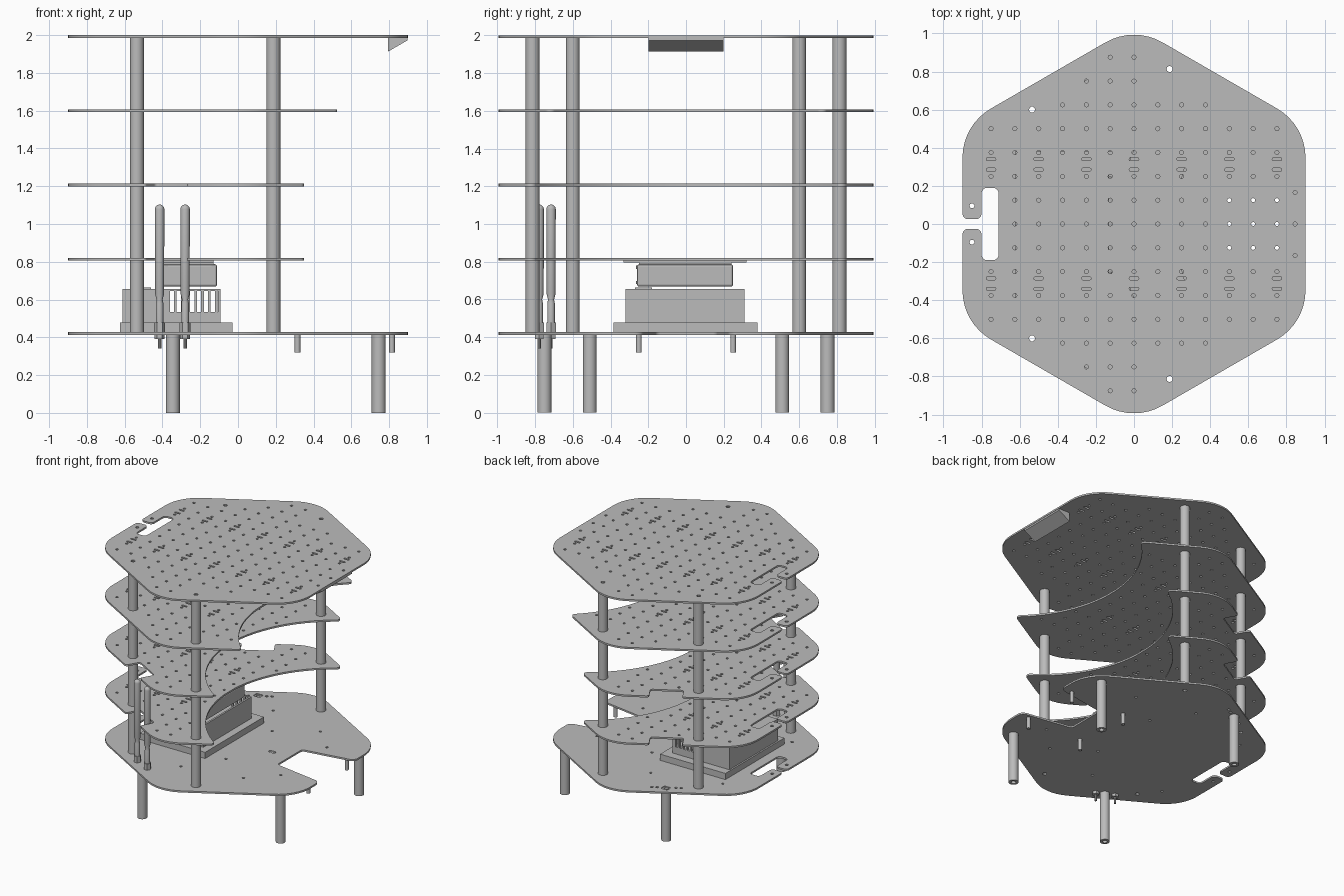
import bpy, bmesh, math
from mathutils import Vector

if "Cube" in bpy.data.objects:
    bpy.data.objects.remove(bpy.data.objects["Cube"], do_unlink=True)

GREY = bpy.data.materials.new("plain_grey")
GREY.use_nodes = True
GREY.diffuse_color = (0.5, 0.5, 0.5, 1)
GREY.node_tree.nodes["Principled BSDF"].inputs["Base Color"].default_value = (0.5, 0.5, 0.5, 1)


def finish(name, bm, smooth=True):
    bmesh.ops.remove_doubles(bm, verts=bm.verts, dist=1e-5)
    bmesh.ops.recalc_face_normals(bm, faces=bm.faces)
    me = bpy.data.meshes.new(name)
    bm.to_mesh(me)
    bm.free()
    me.materials.clear()
    me.materials.append(GREY)
    ob = bpy.data.objects.new(name, me)
    bpy.context.collection.objects.link(ob)
    if smooth:
        bpy.ops.object.select_all(action='DESELECT')
        ob.select_set(True)
        bpy.context.view_layer.objects.active = ob
        bpy.ops.object.shade_smooth_by_angle(angle=math.radians(35))
    return ob


def boxes(name, spans):
    """One object from boxes given as (x0, x1, y0, y1, z0, z1)."""
    bm = bmesh.new()
    for x0, x1, y0, y1, z0, z1 in spans:
        vs = bmesh.ops.create_cube(bm, size=1)["verts"]
        for v in vs:
            v.co = ((x0, x1)[v.co.x > 0], (y0, y1)[v.co.y > 0], (z0, z1)[v.co.z > 0])
    bmesh.ops.recalc_face_normals(bm, faces=bm.faces)
    return finish(name, bm, False)


def lathe(name, profile, x, y, segs=20, closed=False):
    bm = bmesh.new()
    rings = [[bm.verts.new((x + r * math.cos(math.tau * k / segs),
                            y + r * math.sin(math.tau * k / segs), z))
              for k in range(segs)] for r, z in profile]
    pairs = list(zip(rings, rings[1:]))
    if closed:
        pairs.append((rings[-1], rings[0]))
    for a, b in pairs:
        for k in range(segs):
            j = (k + 1) % segs
            bm.faces.new((a[k], a[j], b[j], b[k]))
    return finish(name, bm)


def tube(name, x, y, z0, z1, r, inner):
    return lathe(name, [(r, z0), (r, z1), (inner, z1), (inner, z0)], x, y, closed=True)


def fillet(corners, steps=8):
    """Round each (x, y, radius) corner of a closed outline."""
    out = []
    n = len(corners)
    for i, (x, y, r) in enumerate(corners):
        p = Vector((x, y))
        if r == 0:
            out.append(p)
            continue
        a = (Vector(corners[i - 1][:2]) - p).normalized()
        b = (Vector(corners[(i + 1) % n][:2]) - p).normalized()
        half = a.angle(b) / 2
        t = r / math.tan(half)
        c = p + (a + b).normalized() * (r / math.sin(half))
        d0, d1 = (p + a * t - c).normalized(), (p + b * t - c).normalized()
        out += [c + d0.slerp(d1, k / steps) * r for k in range(steps + 1)]
    return out


def circle(x, y, r, segs=10):
    return [Vector((x + r * math.cos(math.tau * k / segs), y + r * math.sin(math.tau * k / segs)))
            for k in range(segs)]


def slot(x, y, w, h, r):
    return fillet([(x - w / 2, y - h / 2, r), (x + w / 2, y - h / 2, r),
                   (x + w / 2, y + h / 2, r), (x - w / 2, y + h / 2, r)], 3)


def sheet(name, z, loops, thick=0.014):
    """Flat plate: first loop is the outline, the others are holes."""
    cu = bpy.data.curves.new(name + "_outline", 'CURVE')
    cu.dimensions, cu.fill_mode, cu.extrude = '2D', 'BOTH', thick / 2
    for loop in loops:
        sp = cu.splines.new('POLY')
        sp.points.add(len(loop) - 1)
        for pt, co in zip(sp.points, loop):
            pt.co = (co.x, co.y, 0, 1)
        sp.use_cyclic_u = True
    tmp = bpy.data.objects.new(name + "_outline", cu)
    bpy.context.collection.objects.link(tmp)
    dg = bpy.context.evaluated_depsgraph_get()
    me = bpy.data.meshes.new_from_object(tmp.evaluated_get(dg))
    bm = bmesh.new()
    bm.from_mesh(me)
    bpy.data.objects.remove(tmp, do_unlink=True)
    bpy.data.meshes.remove(me)
    bmesh.ops.translate(bm, verts=bm.verts, vec=(0, 0, z))
    return finish(name, bm)


# Shared layout
APO, CORNER = 0.9, 0.3
SIDE_Y, TIP_Y = APO * math.tan(math.pi / 6), APO / math.cos(math.pi / 6)
ALONG, OUT = Vector((math.cos(math.pi / 6), 0.5)), Vector((-0.5, math.cos(math.pi / 6)))
MOUNT = Vector((-0.386, 0.816))
COLUMNS = [(x, s * y) for x, y in ((-0.535, 0.6), (0.187, 0.813)) for s in (1, -1)]
LEVEL = [0.42 + 0.3932 * i for i in range(5)]


def mirrored(half):
    return half + [(x, -y, r) for x, y, r in reversed(half)]


def outline(kind):
    half = [(-0.71, 0.19, 0.03), (-0.8, 0.19, 0.03), (-0.8, 0.025, 0.03),
            (-APO, 0.025, 0.03), (-APO, SIDE_Y, CORNER)]
    if kind == "notched":
        for du, dn in ((-1, 0), (-1, 1), (1, 1), (1, 0)):
            p = MOUNT + ALONG * 0.125 * du - OUT * 0.12 * dn
            half.append((p.x, p.y, 0.02))
    half.append((0, TIP_Y, CORNER))
    if kind in ARCS:
        tx, depth = ARCS[kind]
        ty = TIP_Y - tx * math.tan(math.pi / 6)
        c, r = arc(kind)
        a0 = math.atan2(ty, c - tx)
        half.append((tx, ty, 0.03))
        half += [(c - r * math.cos(a0 * k / 14), r * math.sin(a0 * k / 14), 0)
                 for k in range(13, 0, -1)]
    else:
        half.append((APO, SIDE_Y, CORNER))
        if kind == "base":
            half += [(APO, 0.23, 0.05), (0.47, 0.16, 0.03)]
    return fillet(mirrored(half))


ARCS = {"notched": (0.375, -0.08), "cutaway": (0.545, 0.22)}


def arc(kind):
    tx, d = ARCS[kind]
    ty = TIP_Y - tx * math.tan(math.pi / 6)
    c = (tx * tx + ty * ty - d * d) / (2 * (tx - d))
    return c, c - d


def shelf_holes(kind):
    def clear(x, y, gap):
        if kind in ARCS:
            c, r = arc(kind)
            if math.hypot(x - c, y) < r + gap:
                return False
        if kind == "notched" and (Vector((x, abs(y))) - MOUNT).length < 0.16:
            return False
        return all(math.hypot(x - a, y - b) > 0.09 for a, b in COLUMNS)
    holes = []
    for j in range(-7, 8):
        reach = {5: 3, 6: 2, 7: 1}.get(abs(j), 6)
        for i in range(-reach, reach + 1):
            x, y = i / 8, j / 8
            if not (i == -6 and abs(j) < 2) and clear(x, y, 0.03):
                holes.append(circle(x, y, 0.011, 8))
    for i in range(-3, 4):
        for y in (-0.34, -0.285, 0.285, 0.34):
            if clear(i / 4, y, 0.045):
                holes.append(slot(i / 4, y, 0.05, 0.016, 0.007))
    return holes


# Shelves
common = [circle(x, y, 0.016) for x, y in COLUMNS] + [circle(-0.85, s * 0.095, 0.013) for s in (1, -1)]
for name, kind, z in (("lower_shelf", "notched", LEVEL[1]), ("middle_shelf", "notched", LEVEL[2]),
                      ("upper_shelf", "cutaway", LEVEL[3]), ("top_shelf", "full", LEVEL[4])):
    extra = [circle(0.845, y, 0.011, 8) for y in (-0.165, 0, 0.165)] if kind == "full" else []
    sheet(name, z, [outline(kind)] + common + shelf_holes(kind) + extra)

# Base plate with mounting holes
mid = MOUNT - OUT * 0.082
base_holes = [slot(0.31, 0, 0.06, 0.03, 0.014), slot(mid.x, mid.y + 0.01, 0.06, 0.05, 0.01)]
for d in (-0.11, -0.07, 0.07, 0.11):
    p = mid + ALONG * d
    base_holes.append(circle(p.x, p.y, 0.012, 8))
base_holes += [circle(x, s * y, 0.011, 8) for s in (1, -1)
               for x, y in ((0.1, 0.3), (0.4, 0.5), (-0.1, 0.6), (0.6, 0.3), (-0.65, 0.45))]
sheet("base_plate", LEVEL[0], [outline("base")] + common + base_holes)

# Columns, legs and small pins under the base
for x, y in COLUMNS:
    tube("column", x, y, LEVEL[0], LEVEL[4], 0.037, 0.016)
for s in (1, -1):
    for x, y in ((-0.345, 0.75), (0.745, 0.51)):
        tube("leg", x, s * y, 0, LEVEL[0], 0.037, 0.018)
    for x in (0.315, 0.815):
        tube("pin", x, s * 0.25, 0.32, LEVEL[0], 0.015, 0.006)

# Antennas with their nuts and studs
for x, y in ((-0.415, -0.715), (-0.28, -0.778)):
    tip = [(0.025 * math.cos(a * math.pi / 12), 1.078 + 0.025 * math.sin(a * math.pi / 12))
           for a in range(7)]
    lathe("antenna", [(0, 0.47), (0.02, 0.47), (0.02, 0.58), (0.016, 0.6), (0.024, 0.63)] + tip, x, y)
    lathe("antenna_nut", [(0, 0.425), (0.029, 0.425), (0.029, 0.478), (0, 0.478)], x, y, 6)
    lathe("antenna_lower_nut", [(0, 0.39), (0.027, 0.39), (0.027, 0.415), (0, 0.415)], x, y, 6)
    lathe("antenna_stud", [(0, 0.34), (0.009, 0.34), (0.009, 0.43), (0, 0.43)], x, y, 10)

# Computer: tray, solid half, open half with slotted end walls
boxes("computer_tray", [(-0.625, -0.03, -0.385, 0.38, 0.427, 0.478)])
boxes("computer_body", [(-0.612, -0.375, -0.32, 0.31, 0.478, 0.655),
                        (-0.375, -0.092, -0.32, 0.31, 0.478, 0.535),
                        (-0.107, -0.092, -0.32, 0.31, 0.535, 0.655),
                        (-0.52, -0.46, -0.27, -0.18, 0.655, 0.664)])
bars = []
for y in (-0.32, 0.295):
    bars.append((-0.375, -0.092, y, y + 0.015, 0.645, 0.655))
    bars += [(x, x + 0.014, y, y + 0.015, 0.535, 0.645)
             for x in (-0.375 + 0.036 * k for k in range(8))]
boxes("vent_bars", bars)

# Unit hung below the lower shelf
unit = boxes("hanging_unit", [(-0.425, -0.11, -0.26, 0.25, 0.668, 0.787)])
bev = unit.modifiers.new("edge", 'BEVEL')
bev.width, bev.segments = 0.012, 2
boxes("hanging_unit_flange", [(-0.4, -0.13, -0.33, 0.32, 0.797, 0.807),
                              (-0.4, -0.13, -0.25, 0.24, 0.78, 0.8)])
for x in (-0.38, -0.13):
    for z in (0.69, 0.77):
        boxes("unit_screw", [(x - 0.009, x + 0.009, -0.264, -0.258, z - 0.009, z + 0.009)])

# Slanted bracket under the top shelf
bm = bmesh.new()
ends = [[bm.verts.new((x, y, z)) for x, z in ((0.795, 1.988), (0.795, 1.913), (0.897, 1.972), (0.897, 1.988))]
        for y in (-0.2, 0.2)]
for k in range(4):
    j = (k + 1) % 4
    bm.faces.new((ends[0][k], ends[0][j], ends[1][j], ends[1][k]))
for e in ends:
    bm.faces.new(e)
finish("top_bracket", bm, False)
